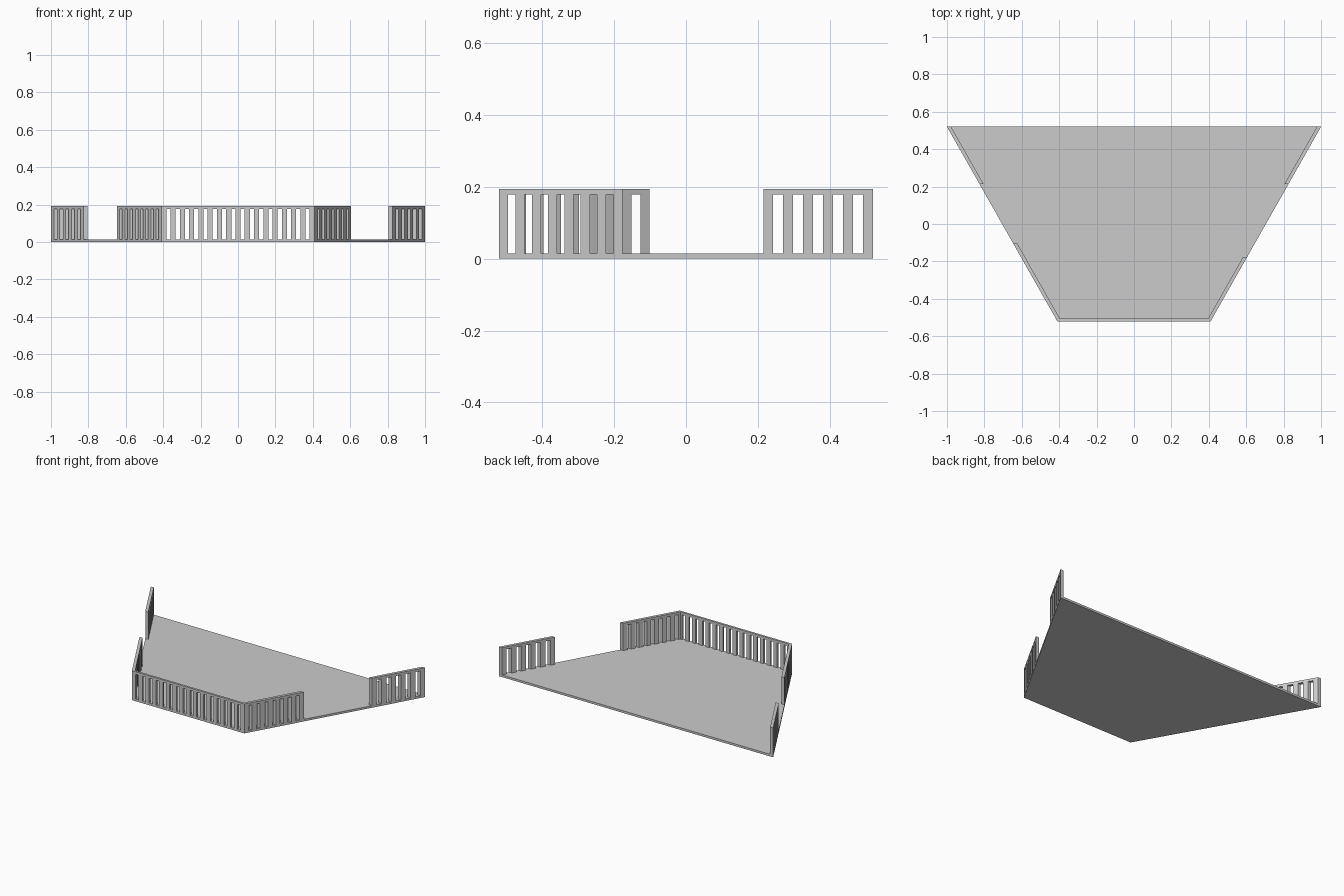
import bpy, bmesh
from mathutils import Vector

if "Cube" in bpy.data.objects:
    bpy.data.objects.remove(bpy.data.objects["Cube"])

TOP, RAIL_Z, FLOOR_Z = 0.194, 0.178, 0.014
FRONT, BACK, NARROW, WIDE = -0.52, 0.52, 0.41, 1.0


def prism(bm, pts, z0, z1):
    """Extrude a flat outline from z0 to z1."""
    face = bm.faces.new([bm.verts.new((p[0], p[1], z0)) for p in pts])
    ret = bmesh.ops.extrude_face_region(bm, geom=[face])
    verts = [g for g in ret["geom"] if isinstance(g, bmesh.types.BMVert)]
    bmesh.ops.translate(bm, verts=verts, vec=(0, 0, z1 - z0))


def finish(bm, name):
    bmesh.ops.recalc_face_normals(bm, faces=bm.faces[:])
    me = bpy.data.meshes.new(name)
    bm.to_mesh(me)
    bm.free()
    ob = bpy.data.objects.new(name, me)
    bpy.context.collection.objects.link(ob)


def railing(name, a, b, inward, posts, width):
    """Top rail with evenly spaced posts from a to b, thickened along inward."""
    a, b, n = Vector(a), Vector(b), Vector(inward)
    bm = bmesh.new()

    def piece(t0, t1, z0, z1):
        p, q = a.lerp(b, t0), a.lerp(b, t1)
        prism(bm, [p, q, q + n, p + n], z0, z1)

    piece(0, 1, RAIL_Z, TOP)
    w = width / (b - a).length
    for i in range(posts):
        t = i * (1 - w) / (posts - 1)
        piece(t, t + w, FLOOR_Z, RAIL_Z)
    finish(bm, name)


def edge(side, y):
    """Point on the slanted floor edge at depth y."""
    t = (y - FRONT) / (BACK - FRONT)
    return (side * (NARROW + t * (WIDE - NARROW)), y)


# Trapezoid floor slab
bm = bmesh.new()
prism(bm, [edge(-1, FRONT), edge(1, FRONT), edge(1, BACK), edge(-1, BACK)], 0, FLOOR_Z)
finish(bm, "balcony_floor")

# Front railing
railing("front_railing", edge(-1, FRONT), edge(1, FRONT), (0, 0.014), 17, 0.027)

# Side railings, with an opening between the front and back lengths
for side, label, y_end, count in ((1, "right", -0.177, 8), (-1, "left", -0.102, 9)):
    inward = (-side * 0.022, 0)
    railing(label + "_front_railing", edge(side, FRONT), edge(side, y_end), inward, count, 0.029)
    railing(label + "_back_railing", edge(side, 0.215), edge(side, BACK), inward, 6, 0.031)
